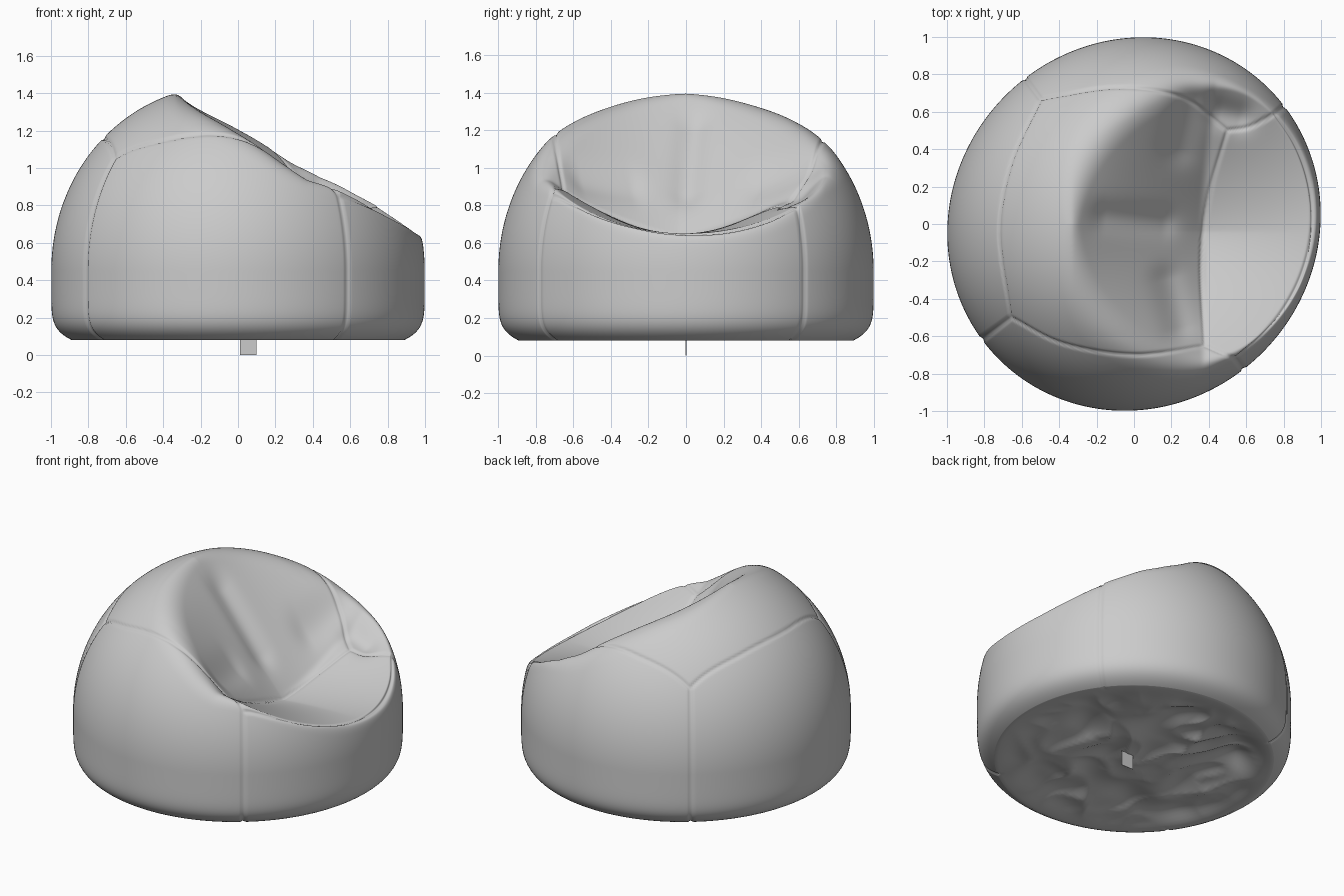
import bpy, bmesh, math
from mathutils import Vector, noise, kdtree

if "Cube" in bpy.data.objects:
    bpy.data.objects.remove(bpy.data.objects["Cube"])

SEG, TOP, SIDE, BOT = 480, 130, 28, 34
FLOOR = 0.08


def smin(a, b, k):
    h = max(k - abs(a - b), 0) / k
    return min(a, b) - h * h * k / 4


def smooth(u):
    u = max(0, min(1, u))
    return u * u * (3 - 2 * u)


def outline(t):
    return 0.997 + 0.025 * math.sin(2 * t)


def ridge(x, y, a, b, width):
    """Soft falloff around the segment a-b."""
    p, a, b = Vector((x, y)), Vector(a), Vector(b)
    u = max(0, min(1, (p - a).dot(b - a) / (b - a).length_squared))
    return math.exp(-((p - a - u * (b - a)).length / width) ** 2)


def seat(x, y):
    """Sloping cut with a V-shaped hollow between backrest and front lip."""
    u = max(0, min(1, (x + 0.33) / 1.28))
    z = 1.41 - 0.594 * (x + 0.33) + 0.05 * math.sin(math.pi * u)
    cx = 0.37 + 0.1 * max(0, y) ** 1.5
    lx = max(0.6, math.sqrt(max(0, 0.9 - y * y)))
    fold = smin((x + 0.33) / (cx + 0.33), (lx - x) / (lx - cx), 0.08)
    width = 0.5 + 0.34 * smooth((x + 0.4) / 0.75)
    f = 1 - (abs(y + 0.04) / width) ** 1.5
    f = -smin(-f, 0, 0.15)
    z -= 0.42 * max(0, fold) * f
    # centre crease and shoulder wrinkles
    z -= 0.035 * ridge(x, y, (-0.15, 0.04), (0.15, 0.01), 0.08)
    z -= 0.03 * ridge(x, y, (0.24, 0.4), (0.3, 0.66), 0.09)
    z -= 0.03 * ridge(x, y, (0.18, -0.3), (0.24, -0.55), 0.08)
    z -= 0.04 * ridge(x, y, (0.47, 0.6), (0.56, 0.58), 0.08)
    return z


def top(x, y):
    r = min(1, math.hypot(x, y) / outline(math.atan2(y, x)))
    dome = 0.45 + math.sqrt(max(0, 1 - r ** 2.15))
    soft = 0.05 + 0.2 * min(abs(y), 0.6) * smooth((0.6 - x) / 0.4)
    return Vector((x, y, smin(dome, seat(x, y), soft)))


def polar(r, t):
    return r * outline(t) * math.cos(t), r * outline(t) * math.sin(t)


def side(z, t):
    r = 1 - 0.11 * ((0.45 - z) / 0.37) ** 7
    return Vector((*polar(r, t), z))


def under(r, t):
    """Crumpled underside."""
    x, y = polar(r, t)
    k = smooth((0.88 - r) / 0.25)
    n = 0.1 * abs(noise.noise((x * 1.9 + 3, y * 1.9, 0.4)))
    n += 0.05 * abs(noise.noise((x * 4, y * 4 + 7, 1.3)))
    return Vector((x, y, FLOOR + n * k))


# body rings: top centre -> rim -> floor -> underside centre
rings = []
angles = [2 * math.pi * i / SEG for i in range(SEG)]
for j in range(1, TOP + 1):
    r = math.sin(math.pi / 2 * j / TOP)
    rings.append([top(*polar(r, t)) for t in angles])
for j in range(1, SIDE + 1):
    z = 0.45 - (0.45 - FLOOR) * math.sin(math.pi / 2 * j / SIDE)
    rings.append([side(z, t) for t in angles])
for j in range(1, BOT):
    rings.append([under(0.89 * (1 - j / BOT), t) for t in angles])

bm = bmesh.new()
vr = [[bm.verts.new(p) for p in ring] for ring in rings]
first, last = bm.verts.new(top(0, 0)), bm.verts.new(under(0, 0))
for i in range(SEG):
    n = (i + 1) % SEG
    bm.faces.new((first, vr[0][i], vr[0][n]))
    bm.faces.new((last, vr[-1][n], vr[-1][i]))
    for a, b in zip(vr, vr[1:]):
        bm.faces.new((a[i], b[i], b[n], a[n]))
bm.normal_update()

# seam paths
seams = []


def top_seam(pts, steps=80):
    """Smooth curve through plan points, dropped onto the top surface."""
    p = [Vector(q) for q in pts]
    p = [2 * p[0] - p[1]] + p + [2 * p[-1] - p[-2]]
    for a, b, c, d in zip(p, p[1:], p[2:], p[3:]):
        for s in range(steps + 1):
            t = s / steps
            q = 0.5 * (2 * b + (c - a) * t + (2 * a - 5 * b + 4 * c - d) * t ** 2
                       + (3 * b - a - 3 * c + d) * t ** 3)
            seams.append(top(q.x, q.y))


def down_seam(r0, deg):
    t = math.radians(deg)
    a0 = math.asin(r0)
    for s in range(161):
        seams.append(top(*polar(math.sin(a0 + (math.pi / 2 - a0) * s / 160), t)))
        seams.append(side(0.45 - (0.45 - FLOOR) * s / 160, t))


A, B, C, D = (-0.66, -0.5), (-0.5, 0.67), (0.5, 0.5), (0.38, -0.65)
lip = []
for i in range(9):
    t = math.radians(-53 + 91 * i / 8)
    lip.append(polar(0.955 - 0.05 * math.sin(t) ** 2, t))
top_seam([A, (-0.72, -0.05), (-0.66, 0.32), B])
top_seam([B, (-0.1, 0.73), (0.25, 0.68), C])
top_seam([A, (-0.38, -0.64), (0, -0.7), D])
top_seam([D, (0.36, -0.2), (0.4, 0.15), C])
top_seam([D, (0.47, -0.69), lip[0]])
top_seam([C, (0.62, 0.52), lip[-1]])
top_seam(lip)
down_seam(0.81, 217.2)
down_seam(0.86, 126.9)
down_seam(0.923, -53)
down_seam(0.936, 38)

# press the seams into the cloth as narrow grooves
kd = kdtree.KDTree(len(seams))
for i, p in enumerate(seams):
    kd.insert(p, i)
kd.balance()
moves = []
for v in bm.verts:
    d = kd.find(v.co)[2]
    if d < 0.04:
        moves.append((v, v.normal * 0.01 * math.exp(-(d / 0.0095) ** 2)))
for v, m in moves:
    v.co -= m

for f in bm.faces:
    f.smooth = True
mesh = bpy.data.meshes.new("beanbag_body")
bm.to_mesh(mesh)
bm.free()
bpy.context.collection.objects.link(bpy.data.objects.new("beanbag_body", mesh))

# small fabric tab under the bag
bpy.ops.mesh.primitive_cube_add(size=1, location=(0.055, 0, 0.05))
tab = bpy.context.object
tab.name = "fabric_tab"
tab.scale = (0.09, 0.003, 0.1)
